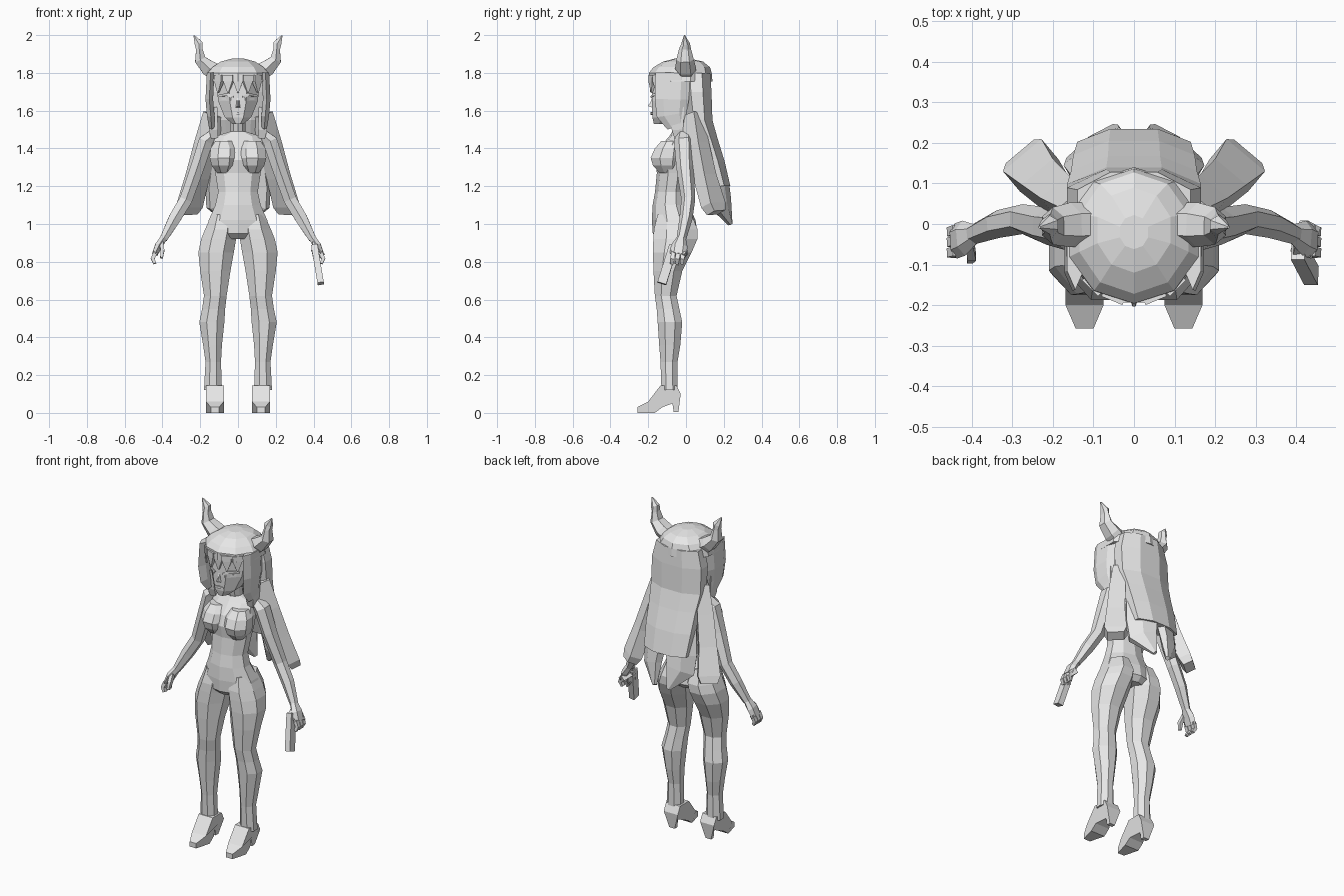
import bpy, bmesh, math
from mathutils import Vector

mat = bpy.data.materials.new("plain_grey")
mat.diffuse_color = (0.8, 0.8, 0.8, 1)


def skin(name, rings, mirror=False):
    """Bridge rings of points into a closed flat-shaded part, optionally on both sides."""
    for side, s in ((("_right", 1), ("_left", -1)) if mirror else (("", 1),)):
        bm = bmesh.new()
        vs = [[bm.verts.new((p[0] * s, p[1], p[2])) for p in r] for r in rings]
        n = len(rings[0])
        for a, b in zip(vs, vs[1:]):
            for i in range(n):
                j = (i + 1) % n
                bm.faces.new((a[i], a[j], b[j], b[i]))
        bm.faces.new(vs[0])
        bm.faces.new(vs[-1])
        bmesh.ops.recalc_face_normals(bm, faces=bm.faces)
        me = bpy.data.meshes.new(name + side)
        bm.to_mesh(me)
        bm.free()
        me.materials.append(mat)
        bpy.context.collection.objects.link(bpy.data.objects.new(name + side, me))


def stack(name, rows, n=8, mirror=False):
    """Horizontal sections: z, x from, x to, y front, y back."""
    rings = []
    k = 1 / math.cos(math.pi / n)
    for z, x0, x1, y0, y1 in rows:
        ring = []
        for i in range(n):
            t = 2 * math.pi * (i + 0.5) / n
            ring.append(((x0 + x1) / 2 + (x1 - x0) / 2 * k * math.cos(t),
                         (y0 + y1) / 2 + (y1 - y0) / 2 * k * math.sin(t), z))
        rings.append(ring)
    skin(name, rings, mirror)


def sym(name, rows, n=8):
    stack(name, [(z, -w, w, a, b) for z, w, a, b in rows], n)


def tube(name, pts, n=6, yaw=0, mirror=True):
    """Sections along a path: x, y, z, half width, half depth (depth faces yaw)."""
    P = [Vector(p[:3]) for p in pts]
    ref = Vector((math.sin(math.radians(yaw)), math.cos(math.radians(yaw)), 0))
    rings = []
    for i, p in enumerate(pts):
        t = (P[min(i + 1, len(P) - 1)] - P[max(i - 1, 0)]).normalized()
        u = (ref - t * ref.dot(t)).normalized()
        w = t.cross(u)
        k = 1 / math.cos(math.pi / n)
        ring = []
        for j in range(n):
            a = 2 * math.pi * (j + 0.5) / n
            ring.append(P[i] + w * (p[3] * k * math.cos(a)) + u * (p[4] * k * math.sin(a)))
        rings.append(ring)
    skin(name, rings, mirror)


# Torso, neck and pelvis
sym("torso", [(1.57, .04, -.09, .01), (1.49, .04, -.07, .02), (1.465, .12, -.085, .025),
              (1.40, .14, -.14, .03), (1.34, .135, -.16, .03), (1.27, .12, -.15, .015),
              (1.17, .105, -.16, .0), (1.10, .12, -.172, .01), (1.02, .155, -.175, .045),
              (.95, .175, -.17, .055), (.92, .10, -.14, .03)], 10)
stack("bust", [(1.44, .03, .12, -.13, -.03), (1.40, .0, .145, -.165, -.02),
               (1.35, .0, .15, -.187, -.02), (1.31, .01, .14, -.175, -.03),
               (1.27, .04, .11, -.14, -.05)], 8, True)

# Legs from buttock to ankle
stack("leg", [(1.05, .03, .14, -.15, .03), (.97, .005, .175, -.17, .062),
              (.92, .01, .195, -.173, .06), (.85, .022, .21, -.175, .03),
              (.75, .04, .20, -.172, -.02), (.62, .06, .18, -.165, -.05),
              (.55, .068, .19, -.155, -.035), (.48, .072, .205, -.15, -.02),
              (.36, .085, .185, -.142, -.03), (.27, .09, .172, -.135, -.045),
              (.12, .085, .18, -.13, -.045)], 8, True)

# High-heeled shoes: side outline swept across the width
shoe = [(-.258, .0), (-.258, .03), (-.20, .06), (-.135, .145), (-.05, .145),
        (-.028, .10), (-.04, .005), (-.065, .005), (-.072, .05), (-.125, .03), (-.165, .0)]
rings = []
for f in (-1, 1):
    ring = []
    for y, z in shoe:
        w = .022 if y < -.25 else .047
        if y > -.08 and z < .06:
            w = .018
        ring.append((.122 + f * w, y, z))
    rings.append(ring)
skin("shoe", rings, True)

# Arms
tube("arm", [(.13, -.01, 1.475, .025, .035), (.17, -.012, 1.44, .038, .045),
             (.215, -.005, 1.30, .036, .04), (.275, .012, 1.13, .034, .032),
             (.335, .0, 1.03, .032, .03), (.395, -.025, .92, .02, .022)], 6)
# Hands and fingers
tube("hand", [(.39, -.024, .93, .018, .02), (.42, -.035, .885, .02, .038),
              (.44, -.042, .84, .015, .038)], 6)
for i in range(3):
    y = -.015 - .026 * i
    tube("finger", [(.437, y, .85, .011, .012), (.452, y - .004, .815, .010, .011),
                    (.44, y - .008, .79, .008, .009)], 4)
tube("thumb", [(.405, -.05, .90, .010, .012), (.40, -.08, .86, .010, .012),
               (.405, -.09, .82, .007, .008)], 4)

# Pistol in one hand
tube("pistol_barrel", [(.405, -.065, .885, .017, .024), (.438, -.128, .685, .017, .024)], 4, mirror=False)
tube("pistol_grip", [(.41, -.075, .86, .016, .02), (.435, -.0, .84, .016, .022)], 4, mirror=False)
tube("trigger_guard", [(.418, -.07, .80, .006, .006), (.425, -.045, .785, .006, .006),
                       (.43, -.035, .83, .006, .006)], 4, mirror=False)

# Head and face
sym("head", [(1.53, .03, -.17, -.08), (1.565, .07, -.178, -.02), (1.65, .105, -.18, .05),
             (1.75, .115, -.178, .08), (1.83, .09, -.13, .06)])
skin("nose", [[(-.014, -.175, 1.615), (.014, -.175, 1.615), (.006, -.175, 1.68), (-.006, -.175, 1.68)],
              [(-.004, -.203, 1.625), (.004, -.203, 1.625), (.003, -.19, 1.64), (-.003, -.19, 1.64)]])
tube("eyelash", [(.025, -.181, 1.672, .004, .006), (.055, -.17, 1.685, .008, .006),
                 (.10, -.125, 1.68, .004, .006)], 4)
tube("eye", [(.035, -.178, 1.66, .006, .004), (.085, -.135, 1.662, .006, .004)], 4)
tube("lips", [(-.03, -.177, 1.585, .003, .004), (0, -.181, 1.585, .008, .007),
              (.03, -.177, 1.585, .003, .004)], 4, mirror=False)

# Hair cap
sym("hair_cap", [(1.755, .168, -.188, .132), (1.80, .16, -.188, .128), (1.83, .135, -.165, .12),
                 (1.86, .09, -.115, .085), (1.875, .035, -.06, .02)], 10)
# Pointed fringe
for x, y in ((0, -.182), (.05, -.178), (.1, -.15)):
    tube("fringe", [(x, y, 1.79, .028, .012), (x, y, 1.755, .026, .012),
                    (x * 1.05, y - .003, 1.695, .003, .004)], 4, yaw=-x * 450 + 0, mirror=x > 0)
# Side locks framing the face
tube("side_lock", [(.145, -.07, 1.80, .02, .08), (.152, -.075, 1.66, .02, .078),
                   (.145, -.075, 1.58, .02, .07), (.14, -.05, 1.52, .014, .045)], 6)
tube("front_lock", [(.135, -.05, 1.62, .025, .04), (.13, -.045, 1.50, .024, .03),
                    (.125, -.04, 1.455, .018, .02)], 4)

# Long back hair, split tails and flaring side strands
sym("back_hair", [(1.80, .14, -.02, .128), (1.70, .165, -.02, .135), (1.55, .165, .0, .14),
                  (1.45, .155, .045, .168), (1.33, .15, .085, .205), (1.20, .14, .125, .235)])
tube("hair_tail", [(.08, .14, 1.34, .075, .035), (.09, .17, 1.20, .085, .035),
                   (.092, .185, 1.11, .08, .032), (.045, .235, 1.0, .012, .012)], 6, yaw=30)
tube("side_strand", [(.13, .03, 1.58, .035, .045), (.17, .06, 1.42, .045, .045),
                     (.215, .10, 1.25, .05, .04), (.255, .145, 1.10, .062, .035),
                     (.265, .16, 1.06, .045, .028)], 4, yaw=40)

# Curved horns
tube("horn", [(.11, .0, 1.80, .045, .045), (.155, -.002, 1.825, .042, .048),
              (.20, -.005, 1.87, .03, .04), (.205, -.005, 1.925, .017, .028),
              (.208, -.002, 1.955, .022, .02), (.233, -.008, 1.998, .003, .003)], 6)
